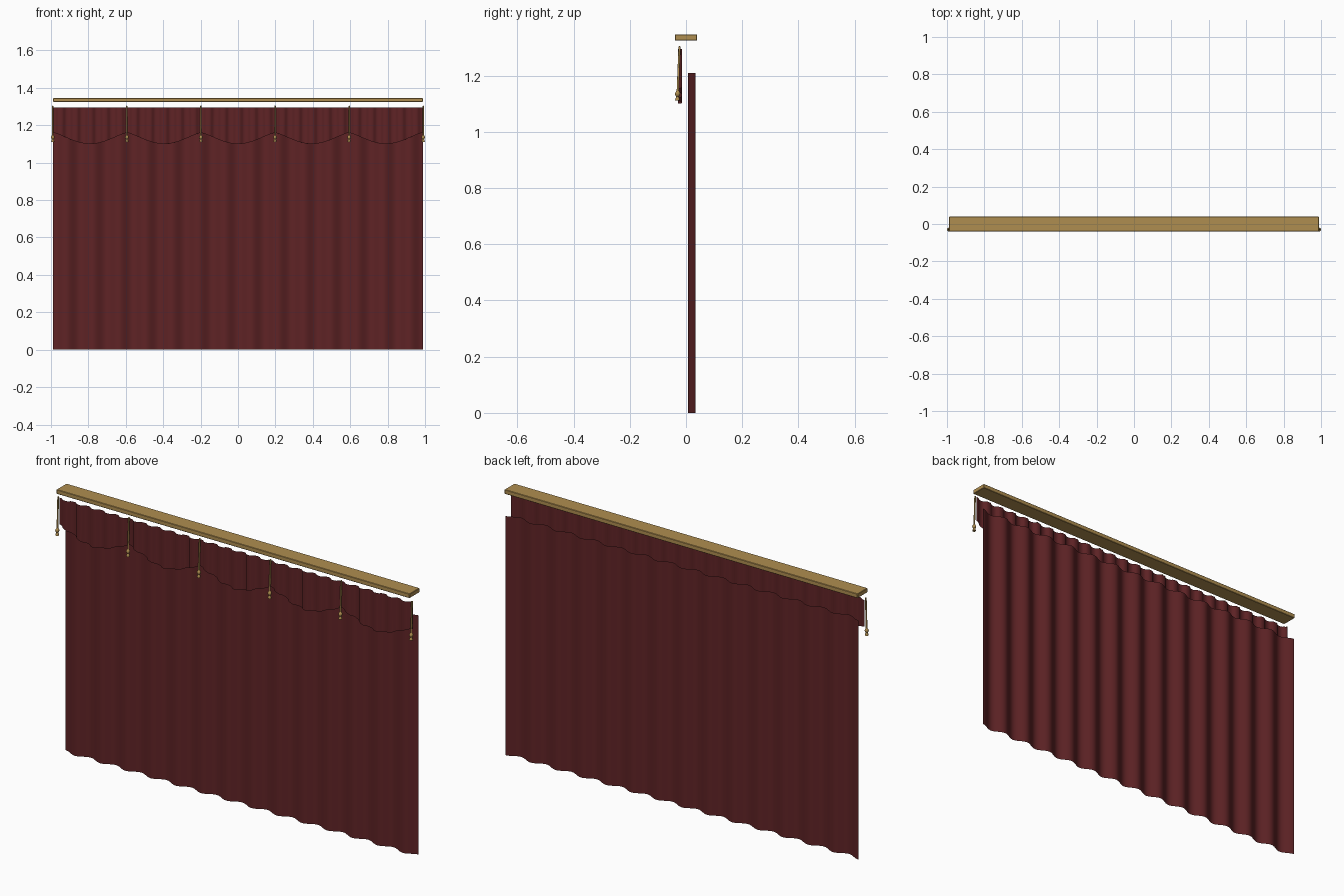
import bpy, bmesh, math

cube = bpy.data.objects.get("Cube")
if cube:
    bpy.data.objects.remove(cube)

HALF = 0.988          # half width of the cloth
SCALLOPS = 5
SPAN = 2 * HALF / SCALLOPS


def material(name, rgb):
    m = bpy.data.materials.new(name)
    m.use_nodes = True
    m.diffuse_color = (*rgb, 1)
    bsdf = m.node_tree.nodes["Principled BSDF"]
    bsdf.inputs["Base Color"].default_value = (*rgb, 1)
    bsdf.inputs["Roughness"].default_value = 0.8
    return m


red = material("dark red velvet", (0.115, 0.017, 0.019))
gold = material("antique gold", (0.43, 0.27, 0.08))


def finish(bm, name, mat, angle):
    mesh = bpy.data.meshes.new(name)
    bm.to_mesh(mesh)
    bm.free()
    mesh.materials.append(mat)
    ob = bpy.data.objects.new(name, mesh)
    bpy.context.collection.objects.link(ob)
    bpy.ops.object.select_all(action="DESELECT")
    ob.select_set(True)
    bpy.context.view_layer.objects.active = ob
    bpy.ops.object.shade_smooth_by_angle(angle=math.radians(angle))
    return ob


def cloth(name, xs, depth, bottom, top, angle):
    """Hanging sheet: depth(x) gives the folds, bottom(x) the hem."""
    bm = bmesh.new()
    rows = [(bm.verts.new((x, depth(x), bottom(x))),
             bm.verts.new((x, depth(x), top))) for x in xs]
    for (a, b), (c, d) in zip(rows, rows[1:]):
        bm.faces.new((a, c, d, b))
    return finish(bm, name, red, angle)


# Main curtain with soft rounded folds
FOLDS = 14
steps = FOLDS * 12
cloth("curtain", [-HALF + 2 * HALF * i / steps for i in range(steps + 1)],
      lambda x: 0.02 + 0.013 * math.cos(math.pi * FOLDS * (x + HALF) / HALF),
      lambda x: 0, 1.21, 60)

# Valance with crisp box pleats and a scalloped hem
PLEATS = 25
pleat = 2 * HALF / PLEATS


def pleat_depth(x):
    wave = 1.7 * math.cos(2 * math.pi * (x + HALF) / pleat)
    return -0.021 + 0.007 * max(-1, min(1, wave))


def scallop(x):
    t = ((x + HALF) / SPAN) % 1
    return 1.16 - 0.06 * math.sin(math.pi * t) ** 1.3


steps = PLEATS * 10
cloth("valance", [-HALF + 2 * HALF * i / steps for i in range(steps + 1)],
      pleat_depth, scallop, 1.295, 30)

# Rail above the cloth
bm = bmesh.new()
bmesh.ops.create_cube(bm, size=1)
for v in bm.verts:
    v.co = (v.co.x * 2 * HALF, v.co.y * 0.08, 1.335 + v.co.z * 0.022)
bmesh.ops.bevel(bm, geom=bm.edges[:], offset=0.002, segments=1, affect="EDGES")
finish(bm, "rail", gold, 30)


# Cords with tassels, turned from one profile
PROFILE = [(0, 1.305), (0.004, 1.303), (0.004, 1.146), (0.007, 1.143),
           (0.010, 1.136), (0.008, 1.129), (0.005, 1.126), (0.009, 1.111), (0, 1.111)]


def tassel(name, x):
    bm = bmesh.new()
    verts = [bm.verts.new((r, 0, z)) for r, z in PROFILE]
    edges = [bm.edges.new(pair) for pair in zip(verts, verts[1:])]
    bmesh.ops.spin(bm, geom=verts + edges, cent=(0, 0, 0), axis=(0, 0, 1),
                   angle=2 * math.pi, steps=10)
    bmesh.ops.remove_doubles(bm, verts=bm.verts[:], dist=0.0002)
    bmesh.ops.recalc_face_normals(bm, faces=bm.faces[:])
    for v in bm.verts:      # lean the cord slightly forward as it falls
        v.co.x += x
        v.co.y += -0.023 - 0.04 * (1.305 - v.co.z)
    finish(bm, name, gold, 50)


for i in range(SCALLOPS + 1):
    tassel(f"tassel_{i + 1}", -0.99 + 2 * 0.99 * i / SCALLOPS)
